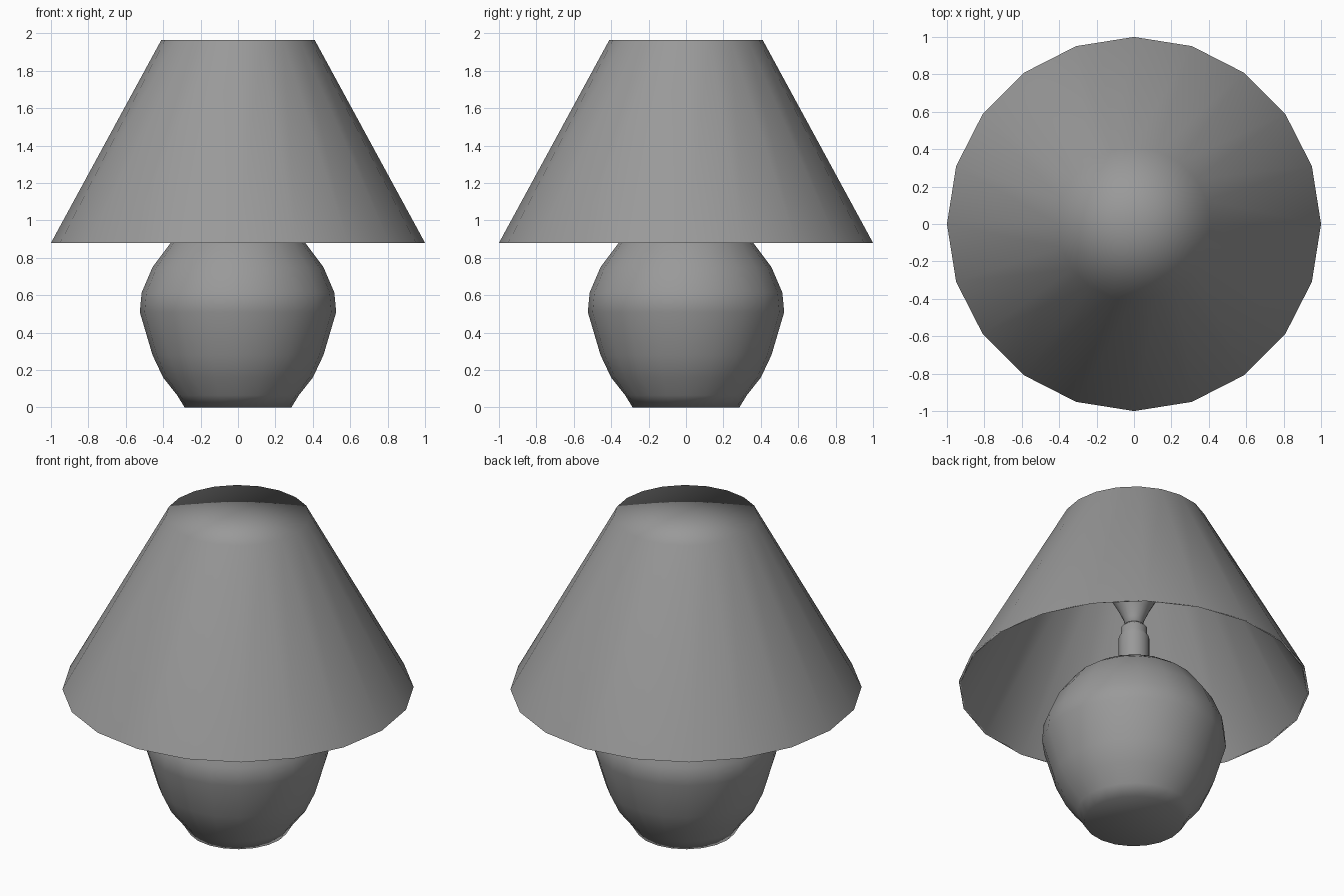
import bpy, bmesh, math

if "Cube" in bpy.data.objects:
    bpy.data.objects.remove(bpy.data.objects["Cube"])

SIDES = 20

# One dark grey for every part
grey = bpy.data.materials.new("dark_grey")
grey.diffuse_color = (0.32, 0.32, 0.32, 1)
grey.use_nodes = True
grey.node_tree.nodes["Principled BSDF"].inputs["Base Color"].default_value = grey.diffuse_color


def lathe(name, profile):
    """Revolve (radius, z) points about z; radius 0 makes a pole."""
    bm = bmesh.new()
    rings = []
    for r, z in profile:
        n = 1 if r == 0 else SIDES
        rings.append([bm.verts.new((r * math.cos(2 * math.pi * i / SIDES),
                                    r * math.sin(2 * math.pi * i / SIDES), z))
                      for i in range(n)])
    for a, b in zip(rings, rings[1:]):
        for i in range(SIDES):
            j = (i + 1) % SIDES
            quad = [a[i % len(a)], a[j % len(a)], b[j % len(b)], b[i % len(b)]]
            bm.faces.new(list(dict.fromkeys(quad)))
    for f in bm.faces:
        f.smooth = True
    mesh = bpy.data.meshes.new(name)
    bm.to_mesh(mesh)
    bm.free()
    mesh.materials.append(grey)
    obj = bpy.data.objects.new(name, mesh)
    bpy.context.collection.objects.link(obj)
    # Large faces dominate the shading at the rims
    obj.modifiers.new("weighted", 'WEIGHTED_NORMAL').mode = 'FACE_AREA'
    return obj


# Conical shade: thin wall, open below, closed flat top
lathe("lamp_shade", [(0, 1.95), (0.40, 1.95), (0.985, 0.88), (1.0, 0.88),
                     (0.41, 1.965), (0, 1.965)])

# Rounded pot-shaped base
lathe("lamp_base", [(0, 0), (0.285, 0), (0.325, 0.065), (0.40, 0.16),
                    (0.457, 0.28), (0.525, 0.51), (0.515, 0.615),
                    (0.457, 0.75), (0.36, 0.88), (0.29, 0.93),
                    (0, 0.935)])

# Socket: straight sleeve with a stepped collar
lathe("bulb_socket", [(0, 0.93), (0.088, 0.93), (0.088, 1.20), (0.075, 1.225),
                      (0.075, 1.265), (0.055, 1.285), (0, 1.285)])

# Bulb hidden inside the shade
lathe("light_bulb", [(0, 1.28), (0.05, 1.28), (0.058, 1.32), (0.09, 1.39),
                     (0.14, 1.48), (0.16, 1.56), (0.14, 1.64),
                     (0.09, 1.70), (0, 1.725)])
